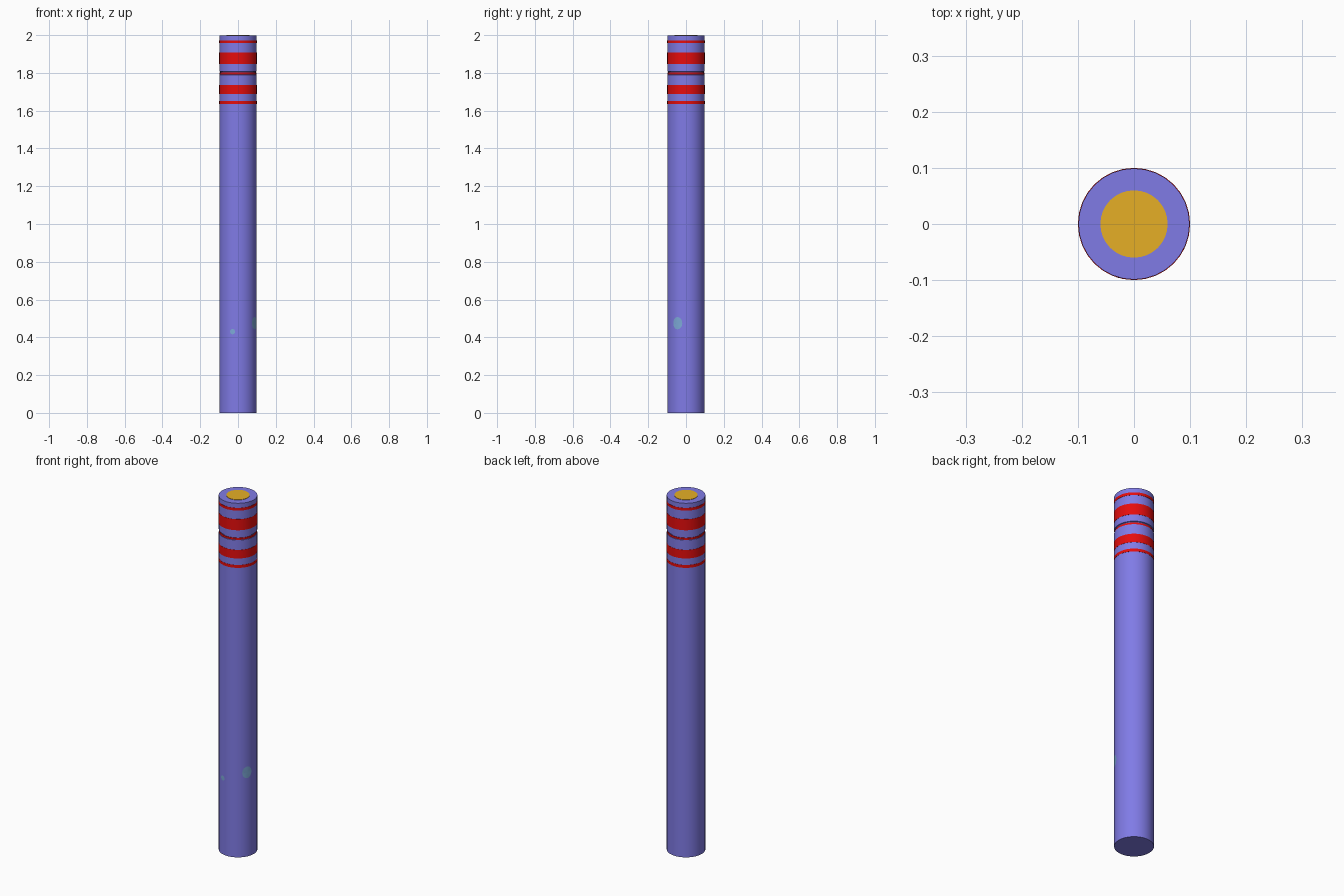
import bpy, bmesh, math

if "Cube" in bpy.data.objects:
    bpy.data.objects.remove(bpy.data.objects["Cube"])

def mat(name, r, g, b):
    m = bpy.data.materials.new(name)
    lin = [((c / 255 + 0.055) / 1.055) ** 2.4 if c > 10 else c / 255 / 12.92 for c in (r, g, b)]
    m.diffuse_color = (*lin, 1)
    m.use_nodes = True
    m.node_tree.nodes["Principled BSDF"].inputs["Base Color"].default_value = m.diffuse_color
    return m

BLUE = mat("periwinkle", 128, 123, 230)
RED = mat("red", 230, 13, 13)
GOLD = mat("gold", 230, 175, 38)
TEAL = mat("pale_teal", 125, 170, 215)
SIDES = 32

def lathe(name, profile, material, closed=False):
    """Revolve (radius, z) points around z; open profiles get end caps."""
    bm = bmesh.new()
    rings = [[bm.verts.new((r * math.cos(2 * math.pi * i / SIDES),
                            r * math.sin(2 * math.pi * i / SIDES), z))
              for i in range(SIDES)] for r, z in profile]
    pairs = list(zip(rings, rings[1:]))
    if closed:
        pairs.append((rings[-1], rings[0]))
    else:
        bm.faces.new(rings[0][::-1])
        bm.faces.new(rings[-1])
    for a, b in pairs:
        for i in range(SIDES):
            j = (i + 1) % SIDES
            bm.faces.new((a[i], a[j], b[j], b[i]))
    bmesh.ops.recalc_face_normals(bm, faces=bm.faces)
    return finish(name, bm, material)

def finish(name, bm, material):
    me = bpy.data.meshes.new(name)
    bm.to_mesh(me)
    bm.free()
    me.materials.append(material)
    ob = bpy.data.objects.new(name, me)
    bpy.context.collection.objects.link(ob)
    bpy.ops.object.select_all(action='DESELECT')
    ob.select_set(True)
    bpy.context.view_layer.objects.active = ob
    bpy.ops.object.shade_smooth_by_angle(angle=math.radians(30))
    return ob

# Shaft with a shallow groove near the top
R = 0.099
lathe("shaft", [(R, 0), (R, 1.79), (0.094, 1.792), (0.094, 1.806),
                (R, 1.808), (R, 1.998)], BLUE)

# Gold core showing on the top end
lathe("core_disc", [(0.06, 1.99), (0.06, 2.0)], GOLD)

# Painted bands: bottom, top, outer radius
bands = [(1.634, 1.65, 0.1), (1.687, 1.735, 0.1), (1.79, 1.801, 0.097),
         (1.846, 1.908, 0.1), (1.957, 1.972, 0.1)]
for n, (lo, hi, r) in enumerate(bands):
    lathe(f"band_{n + 1}", [(0.09, lo), (r, lo), (r, hi), (0.09, hi)], RED, closed=True)

# Small worn spots wrapped on the shaft
def spot(name, angle, z, half_w, half_h):
    bm = bmesh.new()
    rim = []
    for i in range(16):
        t = 2 * math.pi * i / 16
        a = angle + half_w / R * math.cos(t)
        rim.append(bm.verts.new((0.0995 * math.cos(a), 0.0995 * math.sin(a),
                                 z + half_h * math.sin(t))))
    mid = bm.verts.new((0.1 * math.cos(angle), 0.1 * math.sin(angle), z))
    for i in range(16):
        bm.faces.new((mid, rim[i], rim[(i + 1) % 16]))
    finish(name, bm, TEAL)

spot("side_spot", math.radians(-27), 0.475, 0.027, 0.033)
spot("front_spot", math.radians(-107), 0.43, 0.014, 0.014)
